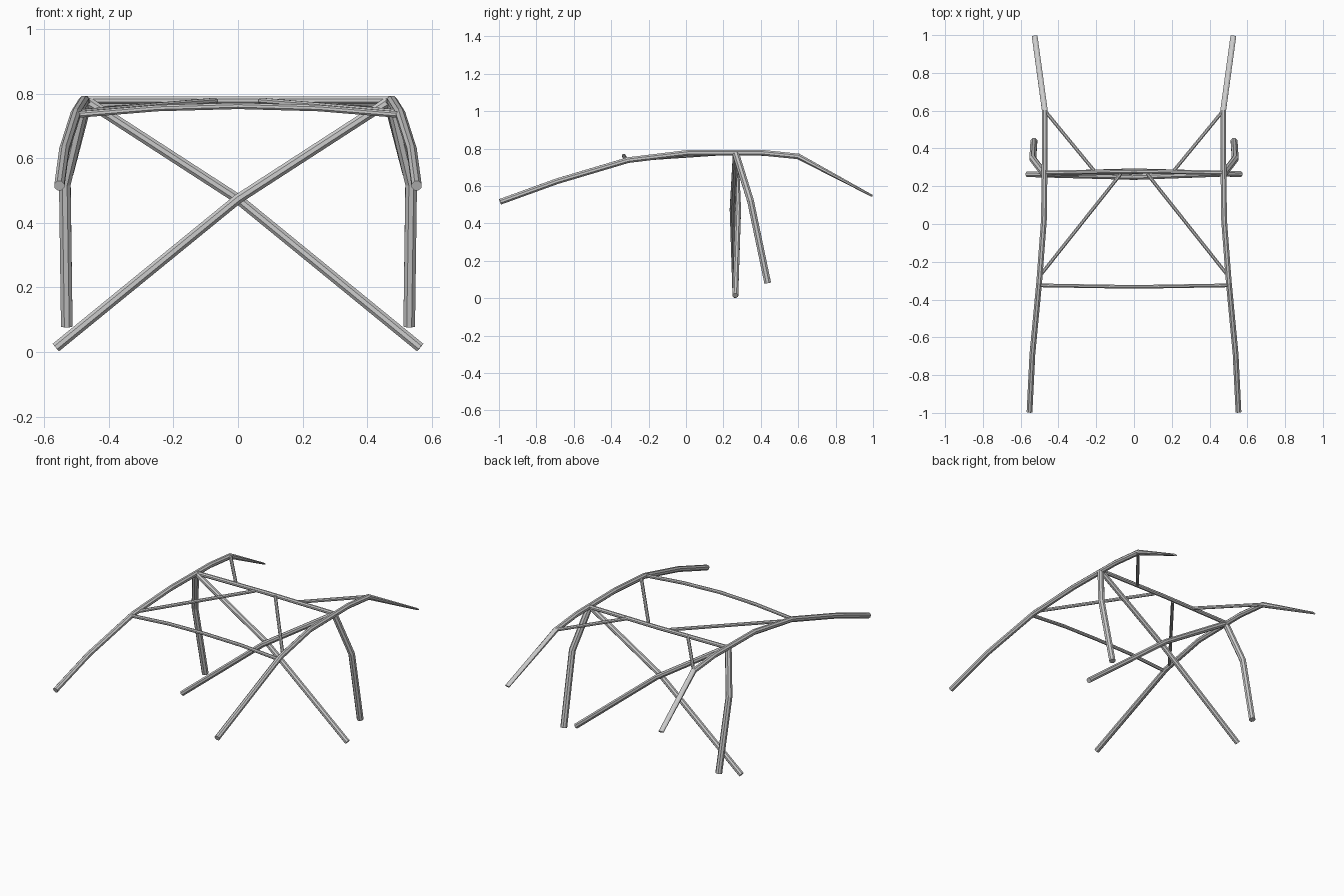
import bpy, bmesh, math
from mathutils import Vector

if "Cube" in bpy.data.objects:
    bpy.data.objects.remove(bpy.data.objects["Cube"])


def tube(name, points, r, ref=(0, 0, 1), sides=8, end_flat=1.0):
    """Mitred n-sided tube along a path; end_flat squashes the last ring."""
    pts = [Vector(p) for p in points]
    bm = bmesh.new()
    rings = []
    for i, p in enumerate(pts):
        t = Vector()
        if i > 0:
            t += (p - pts[i - 1]).normalized()
        if i < len(pts) - 1:
            t += (pts[i + 1] - p).normalized()
        t.normalize()
        u = t.cross(Vector(ref)).normalized()
        v = u.cross(t)
        k = end_flat if i == len(pts) - 1 else 1.0
        ring = []
        for j in range(sides):
            a = math.tau * (j + 0.5) / sides
            ring.append(bm.verts.new(p + u * r * math.cos(a) + v * r * k * math.sin(a)))
        rings.append(ring)
    for a, b in zip(rings, rings[1:]):
        for j in range(sides):
            n = (j + 1) % sides
            bm.faces.new((a[j], a[n], b[n], b[j]))
    bm.faces.new(rings[0])
    bm.faces.new(rings[-1])
    bmesh.ops.recalc_face_normals(bm, faces=bm.faces)
    me = bpy.data.meshes.new(name)
    bm.to_mesh(me)
    bm.free()
    ob = bpy.data.objects.new(name, me)
    bpy.context.collection.objects.link(ob)
    return ob


# Tubes that repeat on both sides
for side, s in (("left", -1), ("right", 1)):
    def m(pts):
        return [(s * x, y, z) for x, y, z in pts]

    # long roof rail running down to front and rear
    tube(f"roof_rail_{side}", m([
        (0.553, -0.994, 0.515), (0.538, -0.69, 0.625), (0.502, -0.31, 0.738),
        (0.477, 0.02, 0.778), (0.472, 0.40, 0.778), (0.472, 0.60, 0.758),
        (0.526, 0.995, 0.547)]), 0.0165, end_flat=0.35)
    # main hoop pillar
    tube(f"pillar_{side}", m([
        (0.475, 0.265, 0.775), (0.536, 0.345, 0.52), (0.53, 0.437, 0.08)]),
        0.0195, ref=(0, 1, 0))
    # thin roof braces
    tube(f"front_roof_brace_{side}", m([
        (0.495, -0.27, 0.742), (0.07, 0.265, 0.778)]), 0.010)
    tube(f"rear_roof_brace_{side}", m([
        (0.468, 0.595, 0.76), (0.205, 0.275, 0.778)]), 0.010)

# Crossed diagonals, bowed around each other in the middle
for name, s, y_mid in (("diagonal_a", 1, 0.249), ("diagonal_b", -1, 0.279)):
    tube(name, [(-0.564 * s, 0.264, 0.014), (0, y_mid, 0.474),
                (0.465 * s, 0.266, 0.775)], 0.0165, ref=(0, 1, 0))

# Main hoop top bar
tube("hoop_top_bar", [(-0.472, 0.272, 0.779), (0, 0.279, 0.779), (0.472, 0.272, 0.779)], 0.0125)

# Arched windscreen header bar
tube("header_bar", [(x, -0.325 - 0.008 * (1 - abs(x) / 0.49), 0.762 - 0.11 * x * x)
                    for x in (-0.495, -0.25, 0, 0.25, 0.495)], 0.0105)
